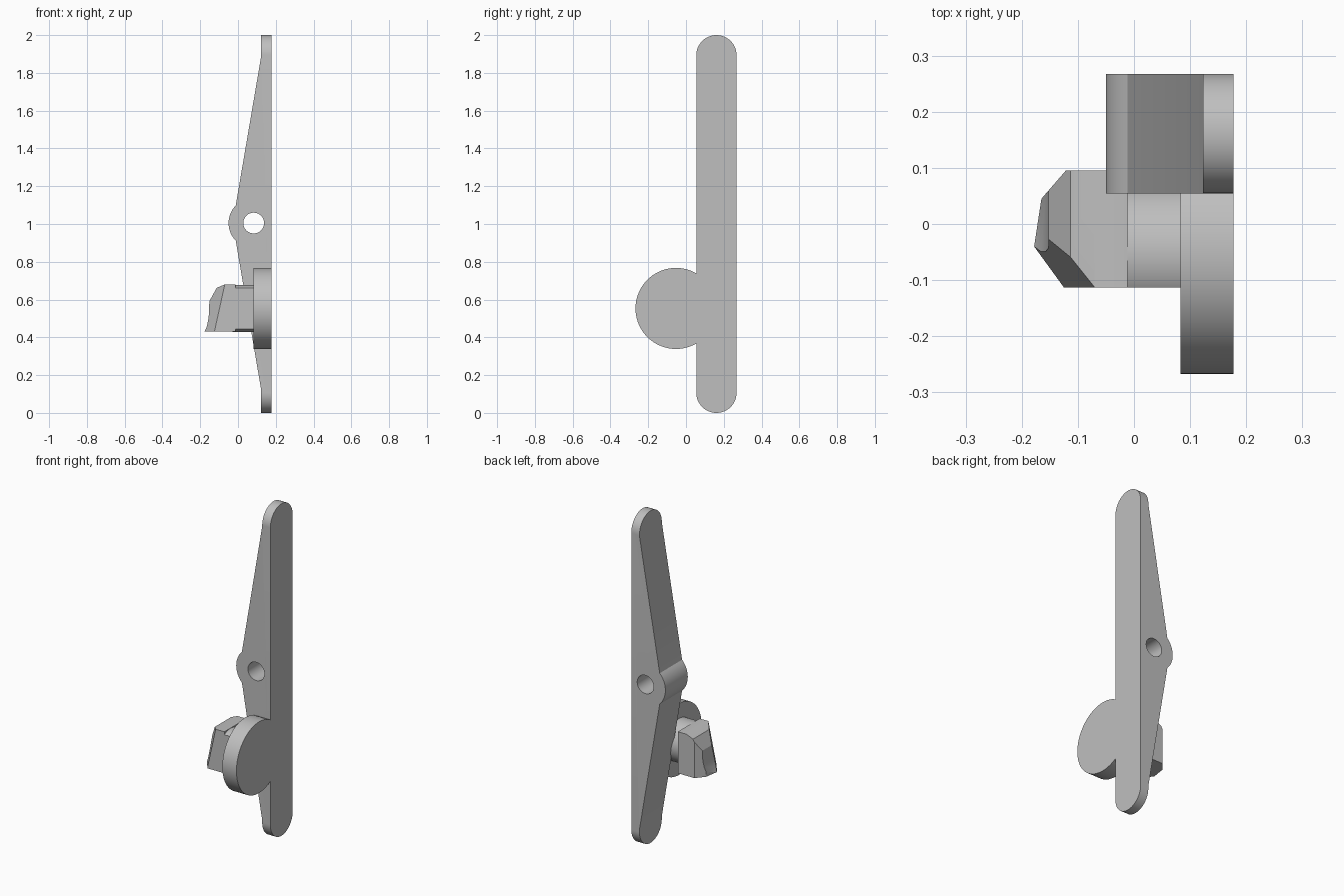
import bpy, bmesh
from math import sin, cos, pi, acos
from mathutils import Vector

if "Cube" in bpy.data.objects:
    bpy.data.objects.remove(bpy.data.objects["Cube"], do_unlink=True)

GREY = (0.52, 0.52, 0.52, 1)
mat = bpy.data.materials.new("plain grey")
mat.use_nodes = True
mat.diffuse_color = GREY
bsdf = next(n for n in mat.node_tree.nodes if n.type == 'BSDF_PRINCIPLED')
bsdf.inputs["Base Color"].default_value = GREY


def arc(cu, cv, r, a0, a1, n):
    return [(cu + r * cos(a0 + (a1 - a0) * i / n), cv + r * sin(a0 + (a1 - a0) * i / n))
            for i in range(n + 1)]


def prism(name, outline, axis, lo, hi, cuts=()):
    """Extrude an outline (xz for axis y, yz for axis x); cuts are (point, outward normal)."""
    bm = bmesh.new()
    place = (lambda u, v: (lo, u, v)) if axis == 'x' else (lambda u, v: (u, lo, v))
    face = bm.faces.new([bm.verts.new(place(u, v)) for u, v in outline])
    moved = bmesh.ops.extrude_face_region(bm, geom=[face])["geom"]
    shift = Vector((hi - lo, 0, 0)) if axis == 'x' else Vector((0, hi - lo, 0))
    bmesh.ops.translate(bm, vec=shift, verts=[g for g in moved if isinstance(g, bmesh.types.BMVert)])
    for co, no in cuts:
        res = bmesh.ops.bisect_plane(bm, geom=bm.verts[:] + bm.edges[:] + bm.faces[:],
                                     plane_co=co, plane_no=no, clear_outer=True)
        rim = [g for g in res["geom_cut"] if isinstance(g, bmesh.types.BMEdge)]
        bmesh.ops.contextual_create(bm, geom=rim)
    bmesh.ops.recalc_face_normals(bm, faces=bm.faces[:])
    mesh = bpy.data.meshes.new(name)
    bm.to_mesh(mesh)
    bm.free()
    mesh.materials.append(mat)
    ob = bpy.data.objects.new(name, mesh)
    bpy.context.collection.objects.link(ob)
    return ob


def select(ob):
    bpy.ops.object.select_all(action='DESELECT')
    ob.select_set(True)
    bpy.context.view_layer.objects.active = ob


def boolean(ob, cutter, operation):
    select(ob)
    mod = ob.modifiers.new("cut", 'BOOLEAN')
    mod.operation, mod.object, mod.solver = operation, cutter, 'EXACT'
    bpy.ops.object.modifier_apply(modifier=mod.name)
    bpy.data.objects.remove(cutter, do_unlink=True)


# Lever: tapered profile with a hub, trimmed to a round-ended bar, with a pivot hole
BACK, HUB_X, HUB_Z, HUB_R = 0.177, 0.083, 1.005, 0.133
half = acos(0.095 / HUB_R)
profile = [(BACK, -0.1), (BACK, 2.1), (0.123, 2.1), (0.123, 1.89)]
profile += arc(HUB_X, HUB_Z, HUB_R, pi - half, pi + half, 16)
profile += [(0.123, 0.12), (0.123, -0.1)]
lever = prism("lever", profile, 'y', 0, 0.4)

MID, R = 0.161, 0.1065
pill = arc(MID, 2 - R, R, 0, pi, 32) + arc(MID, R, R, pi, 2 * pi, 32)
boolean(lever, prism("pill_cutter", pill, 'x', -0.3, 0.3), 'INTERSECT')
hole = arc(HUB_X, HUB_Z, 0.055, 0, 2 * pi, 40)[:-1]
boolean(lever, prism("hole_cutter", hole, 'y', -0.1, 0.5), 'DIFFERENCE')

# Round side disc and the concentric neck behind the prong
DY, DZ = -0.053, 0.553
disc = prism("side_disc", arc(DY, DZ, 0.2145, 0, 2 * pi, 72)[:-1], 'x', 0.083, BACK)
neck = prism("prong_neck", arc(DY, DZ, 0.125, 0, 2 * pi, 56)[:-1], 'x', -0.03, 0.1,
             cuts=[((0, -0.113, 0), (0, -1, 0))])

# Prong head: hooked side outline with chamfered corners
hook = [(-0.012, 0.43), (-0.012, 0.68), (-0.07, 0.68), (-0.113, 0.662), (-0.152, 0.59),
        (-0.153, 0.53), (-0.158, 0.49), (-0.166, 0.455), (-0.178, 0.43)]
a, b, c = Vector((-0.07, -0.113, 0.68)), Vector((-0.125, -0.113, 0.43)), Vector((-0.178, -0.04, 0.43))
slant = (b - a).cross(c - a)
if slant.y > 0:
    slant.negate()
head = prism("prong_head", hook, 'y', -0.113, 0.095, cuts=[
    (a, slant),
    (c, (-0.085, 0.013, 0)),
    ((-0.152, 0.06, 0), (-0.015, 0.013, 0)),
    ((-0.135, 0.095, 0), (-0.008, 0.017, 0)),
])

for ob in (lever, disc, neck, head):
    select(ob)
    bpy.ops.object.shade_smooth_by_angle(angle=0.4)
